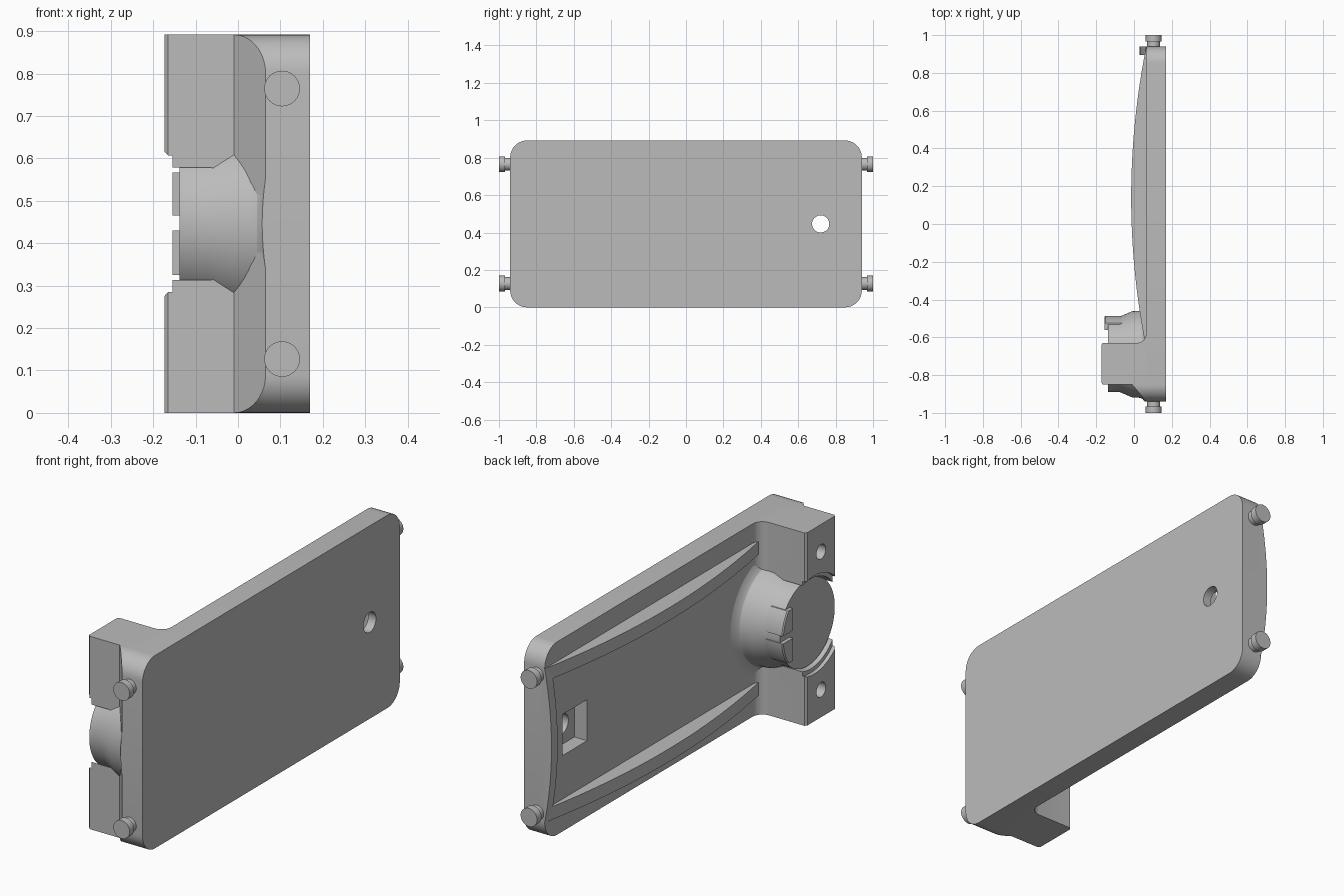
import bpy, bmesh, math
from mathutils import Matrix, Vector

if "Cube" in bpy.data.objects:
    bpy.data.objects.remove(bpy.data.objects["Cube"])

grey = bpy.data.materials.new("plain_grey")
grey.use_nodes = True
COLOUR = (0.5, 0.5, 0.5, 1)
grey.diffuse_color = COLOUR
grey.node_tree.nodes["Principled BSDF"].inputs["Base Color"].default_value = COLOUR

MID = 0.446           # half of the cover height
DIAL_Y = -0.69        # centre of the round socket


def finish(name, bm):
    bmesh.ops.recalc_face_normals(bm, faces=bm.faces)
    mesh = bpy.data.meshes.new(name)
    bm.to_mesh(mesh)
    bm.free()
    mesh.materials.append(grey)
    ob = bpy.data.objects.new(name, mesh)
    bpy.context.collection.objects.link(ob)
    return ob


def prism(name, points, axis, low, high):
    """Extrude a 2D outline: (y, z) along x, or (x, y) along z."""
    bm = bmesh.new()
    place = (lambda a, b: (low, a, b)) if axis == "x" else (lambda a, b: (a, b, low))
    face = bm.faces.new([bm.verts.new(place(a, b)) for a, b in points])
    out = bmesh.ops.extrude_face_region(bm, geom=[face])
    step = Vector((high - low, 0, 0) if axis == "x" else (0, 0, high - low))
    bmesh.ops.translate(bm, vec=step, verts=[v for v in out["geom"] if isinstance(v, bmesh.types.BMVert)])
    return finish(name, bm)


def box(name, x, y, z):
    return prism(name, [(x[0], y[0]), (x[1], y[0]), (x[1], y[1]), (x[0], y[1])], "z", *z)


def lathe(name, profile, centre, axis, steps=64):
    """Revolve (height, radius) pairs about the x or y axis."""
    bm = bmesh.new()
    rings = []
    for h, r in profile:
        ring = []
        for i in range(steps):
            t = math.tau * i / steps
            a, b = r * math.cos(t), r * math.sin(t)
            co = (h, a, b) if axis == "x" else (a, h, b)
            ring.append(bm.verts.new(Vector(co) + Vector(centre)))
        rings.append(ring)
    for p, q in zip(rings, rings[1:]):
        for i in range(steps):
            j = (i + 1) % steps
            bm.faces.new((p[i], p[j], q[j], q[i]))
    bm.faces.new(rings[0])
    bm.faces.new(rings[-1])
    return finish(name, bm)


def combine(ob, tool, operation="DIFFERENCE", keep=False):
    mod = ob.modifiers.new("cut", "BOOLEAN")
    mod.operation, mod.object, mod.solver = operation, tool, "EXACT"
    graph = bpy.context.evaluated_depsgraph_get()
    graph.update()
    mesh = bpy.data.meshes.new_from_object(ob.evaluated_get(graph))
    ob.modifiers.clear()
    ob.data = mesh
    if not keep:
        bpy.data.objects.remove(tool)


def rounded(y0, y1, z0, z1, r, n=10):
    pts = []
    for k, (y, z) in enumerate([(y1 - r, z1 - r), (y0 + r, z1 - r), (y0 + r, z0 + r), (y1 - r, z0 + r)]):
        for i in range(n + 1):
            t = math.pi / 2 * (k + i / n)
            pts.append((y + r * math.cos(t), z + r * math.sin(t)))
    return pts


# Cover plate with a sight hole and a square pocket behind it
outline = rounded(-0.94, 0.94, 0, 2 * MID, 0.09)
envelope = prism("envelope", outline, "x", -0.3, 0.3)
envelope.hide_render = True
plate = prism("cover_plate", outline, "x", 0.065, 0.17)
combine(plate, box("pocket", (0.0, 0.13), (0.63, 0.81), (MID - 0.095, MID + 0.095)))
combine(plate, lathe("sight_hole", [(0, 0.046), (0.3, 0.046)], (0, 0.72, MID), "x", 32))

# Clamp block, chamfered to the plate end and coved on its inner side
profile = [(0.08, -0.94), (0.065, -0.94), (-0.01, -0.85), (-0.165, -0.85), (-0.173, -0.84),
           (-0.173, -0.64), (-0.165, -0.63), (0.015, -0.63)]
for i in range(1, 7):
    t = math.pi / 2 * i / 6
    profile.append((0.015 + 0.05 * math.sin(t), -0.58 - 0.05 * math.cos(t)))
profile.append((0.08, -0.58))
block = prism("clamp_block", profile, "z", 0, 2 * MID)
combine(block, envelope, "INTERSECT", keep=True)
combine(block, lathe("socket_bore", [(-0.3, 0.227), (-0.155, 0.227), (-0.155, 0.208), (-0.06, 0.208)],
                     (0, DIAL_Y, MID), "x"))
for z in (0.127, 0.765):
    combine(block, lathe("screw_hole", [(-0.3, 0.034), (-0.02, 0.034)], (0, -0.74, z), "x", 32))

# Round socket flaring out into the plate
dial = lathe("round_socket", [(-0.138, 0.2), (-0.075, 0.2), (-0.01, 0.228), (0.03, 0.23),
                              (0.045, 0.236), (0.057, 0.25), (0.066, 0.275), (0.08, 0.275)],
             (0, DIAL_Y, MID), "x")
combine(dial, envelope, "INTERSECT")

# Pair of curved snap tabs on the socket
tabs = []
for side, (z0, z1) in (("lower", (0.325, 0.43)), ("upper", (0.465, 0.567))):
    tab = lathe(side + "_snap_tab", [(-0.155, 0.2), (-0.15, 0.205), (0.03, 0.205)], (0, DIAL_Y, MID), "x")
    combine(tab, box("tab_limit", (-0.3, 0.3), (-0.56, -0.4), (z0, z1)), "INTERSECT")
    tabs.append(tab)

# Bowed stiffening rails
arc = []
for i in range(33):
    t = i / 32
    arc.append((0.065 - 0.08 * (1 - (2 * t - 1) ** 2), -0.66 + 1.6 * t))
rails = [prism(side + "_rail", arc + [(0.08, 0.94), (0.08, -0.66)], "z", z - 0.03, z + 0.03)
         for side, z in (("lower", 0.12), ("upper", 2 * MID - 0.12))]

# Bowed end wall
bow = [(0.066 - 0.036 * (1 - (i / 12 - 1) ** 2), MID - 0.36 + 0.03 * i) for i in range(25)]
bm = bmesh.new()
sides = [[bm.verts.new((x, y, z)) for x, z in bow + [(0.08, MID + 0.36), (0.08, MID - 0.36)]]
         for y in (0.895, 0.94)]
for loop in sides:
    bm.faces.new(loop)
for i in range(len(sides[0])):
    bm.faces.new((sides[0][i - 1], sides[0][i], sides[1][i], sides[1][i - 1]))
end_wall = finish("end_wall", bm)

# Four headed pivot pins
pins = []
for end, sign in (("front", -1), ("back", 1)):
    for side, z in (("lower", 0.127), ("upper", 0.765)):
        shape = [(0.92, 0.034), (0.967, 0.034), (0.967, 0.042), (1.0, 0.042)]
        pins.append(lathe(f"{end}_{side}_pin", [(sign * h, r) for h, r in shape], (0.104, 0, z), "y", 32))

# Smooth curved faces while keeping edges crisp
bpy.ops.object.select_all(action="DESELECT")
for ob in [plate, block, dial, end_wall] + tabs + rails + pins:
    ob.select_set(True)
bpy.context.view_layer.objects.active = plate
bpy.ops.object.shade_smooth_by_angle(angle=math.radians(25))
